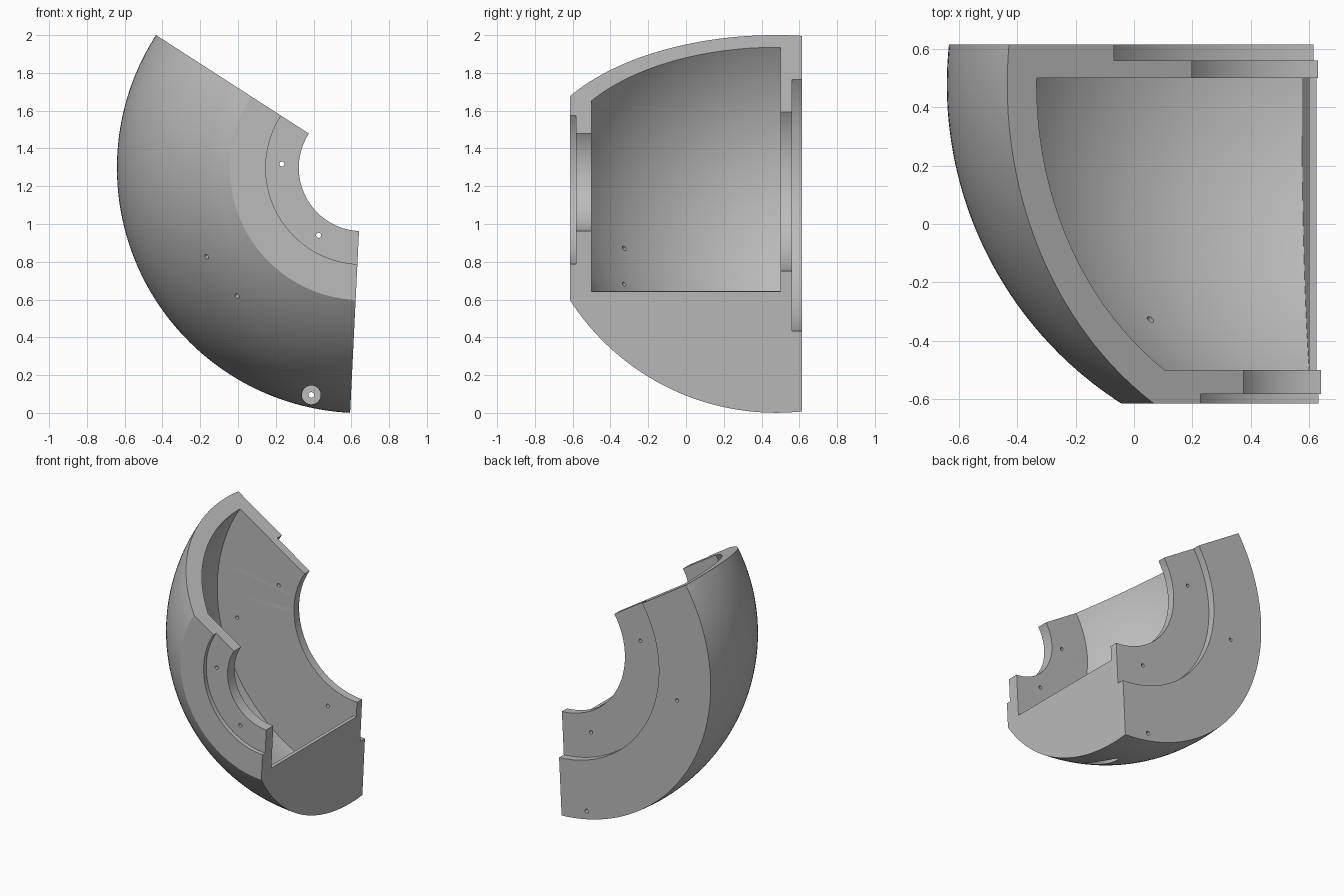
import bpy
import bmesh
from math import radians, sin, cos, sqrt
from mathutils import Vector

old = bpy.data.objects.get("Cube")
if old:
    bpy.data.objects.remove(old, do_unlink=True)

# Shared dimensions: the part is a third of a domed shell around the y axis
CX, CZ = 0.657, 1.297
DOME_Y = 0.478
OUTER_R, INNER_R = 1.298, 1.178
START, END = 147.2, 267.2
HALF, WALL = 0.615, 0.5
LIP_R = 0.655

grey = bpy.data.materials.new("Plain grey")
grey.use_nodes = True
colour = (0.5, 0.5, 0.5, 1)
grey.diffuse_color = colour
grey.node_tree.nodes["Principled BSDF"].inputs["Base Color"].default_value = colour


def place(r, y, angle):
    a = radians(angle)
    return Vector((CX + r * cos(a), y, CZ + r * sin(a)))


def dome_arc(radius, y0, y1, n=36):
    """Profile points (r, y) along the dome between two y planes."""
    ys = [y0 + (y1 - y0) * i / n for i in range(n + 1)]
    return [(sqrt(radius ** 2 - (y - DOME_Y) ** 2), y) for y in ys]


def make_object(name, bm):
    bmesh.ops.recalc_face_normals(bm, faces=bm.faces)
    mesh = bpy.data.meshes.new(name)
    bm.to_mesh(mesh)
    bm.free()
    mesh.materials.append(grey)
    obj = bpy.data.objects.new(name, mesh)
    bpy.context.collection.objects.link(obj)
    return obj


def revolve(profile, a0, a1, steps=72):
    """Closed profile swept through an angle, with capped ends."""
    bm = bmesh.new()
    rings = [[bm.verts.new(place(r, y, a0 + (a1 - a0) * i / steps))
              for r, y in profile] for i in range(steps + 1)]
    n = len(profile)
    for a, b in zip(rings, rings[1:]):
        for j in range(n):
            k = (j + 1) % n
            bm.faces.new((a[j], a[k], b[k], b[j]))
    bm.faces.new(rings[0])
    bm.faces.new(rings[-1])
    return bm


def drill(p, q, radius, sides=24):
    """Cylinder cutter from p to q."""
    bm = bmesh.new()
    bmesh.ops.create_cone(bm, cap_ends=True, segments=sides, radius1=radius,
                          radius2=radius, depth=(q - p).length)
    turn = (q - p).to_track_quat('Z', 'Y').to_matrix()
    bmesh.ops.rotate(bm, verts=bm.verts, matrix=turn)
    bmesh.ops.translate(bm, verts=bm.verts, vec=(p + q) / 2)
    return make_object("hole_cutter", bm)


def cut(target, cutter):
    cutter.hide_render = True
    mod = target.modifiers.new("Cut", 'BOOLEAN')
    mod.operation = 'DIFFERENCE'
    mod.solver = 'EXACT'
    mod.object = cutter
    bpy.context.view_layer.objects.active = target
    bpy.ops.object.modifier_apply(modifier=mod.name)
    bpy.data.objects.remove(cutter, do_unlink=True)


# Solid sector with stepped flanges front and back
profile = [(0.51, -HALF)] + dome_arc(OUTER_R, -HALF, HALF) + [
    (0.864, HALF), (0.864, 0.56), (0.546, 0.56), (0.546, WALL),
    (LIP_R, WALL), (LIP_R, -WALL), (0.335, -WALL), (0.335, -0.583),
    (0.51, -0.583)]
housing = make_object("domed_housing", revolve(profile, START, END))

# Cavity, open at the upper end and stopped by a thin wall at the lower end
cavity = [(0.6, -WALL)] + dome_arc(INNER_R, -WALL, WALL) + [(0.6, WALL)]
bm = revolve(cavity, START - 5, END + 5, 78)
a = radians(END)
normal = Vector((-sin(a), 0, cos(a)))
bmesh.ops.bisect_plane(bm, geom=bm.verts[:] + bm.edges[:] + bm.faces[:],
                       plane_co=place(1, 0, END) - normal * 0.025,
                       plane_no=normal, clear_outer=True)
bmesh.ops.holes_fill(bm, edges=[e for e in bm.edges if e.is_boundary])
cut(housing, make_object("cavity_cutter", bm))

# Straight holes through the front and back flanges: radius, angle, y range
for r, angle, y0, y1 in ((0.425, START + 30, -0.7, -0.4),
                         (0.425, END - 30, -0.7, -0.4),
                         (0.69, START + 20, 0.4, 0.7),
                         (0.69, END - 20, 0.4, 0.7),
                         (1.03, 190, 0.4, 0.7)):
    cut(housing, drill(place(r, y0, angle), place(r, y1, angle), 0.013))

# Holes square to the dome surface
for angle in (209.7, 225.7):
    ends = [place(k * 0.73, DOME_Y - k * 0.683, angle) for k in (1.08, 1.4)]
    cut(housing, drill(*ends, 0.013))

# Counterbored screw hole near the lower end
screw = Vector((0.388, 0, 0.095))
for y0, y1, r in ((-0.3, 0.36, 0.05), (0.3, 0.7, 0.015)):
    cut(housing, drill(screw + Vector((0, y0, 0)), screw + Vector((0, y1, 0)), r, 32))

# Smooth the curved surfaces, keep edges sharp
bpy.ops.object.select_all(action='DESELECT')
housing.select_set(True)
bpy.context.view_layer.objects.active = housing
bpy.ops.object.shade_smooth_by_angle(angle=radians(25))
